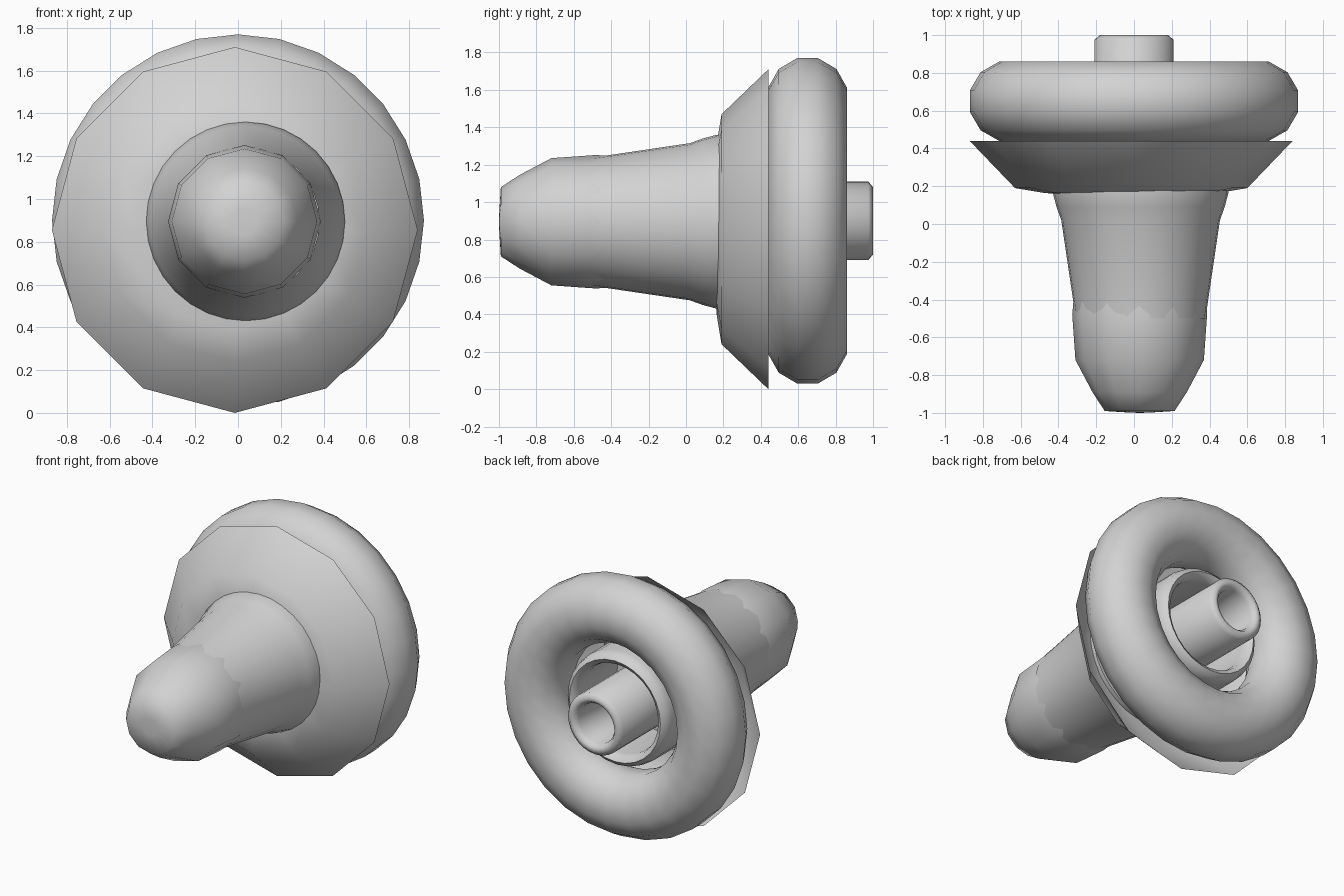
import bpy, bmesh, math

if "Cube" in bpy.data.objects:
    bpy.data.objects.remove(bpy.data.objects["Cube"])

grey = bpy.data.materials.new("plain grey")
grey.diffuse_color = (0.65, 0.65, 0.65, 1)
grey.use_nodes = True
grey.node_tree.nodes["Principled BSDF"].inputs["Base Color"].default_value = grey.diffuse_color


def lathe(name, profile, cx, cz, sides, closed=False, sharp=40):
    """Revolve (radius, y) points around an axis parallel to y."""
    bm = bmesh.new()
    rings = []
    for r, y in profile:
        if r == 0:
            rings.append([bm.verts.new((cx, y, cz))])
        else:
            ring = []
            for i in range(sides):
                a = 2 * math.pi * i / sides
                ring.append(bm.verts.new((cx + r * math.sin(a), y, cz + r * math.cos(a))))
            rings.append(ring)
    pairs = list(zip(rings, rings[1:]))
    if closed:
        pairs.append((rings[-1], rings[0]))
    for a, b in pairs:
        for i in range(sides):
            j = (i + 1) % sides
            if len(a) == 1:
                bm.faces.new((a[0], b[i], b[j]))
            elif len(b) == 1:
                bm.faces.new((a[i], b[0], a[j]))
            else:
                bm.faces.new((a[i], b[i], b[j], a[j]))
    bmesh.ops.recalc_face_normals(bm, faces=bm.faces)
    me = bpy.data.meshes.new(name)
    bm.to_mesh(me)
    bm.free()
    me.materials.append(grey)
    ob = bpy.data.objects.new(name, me)
    bpy.context.collection.objects.link(ob)
    bpy.ops.object.select_all(action='DESELECT')
    ob.select_set(True)
    bpy.context.view_layer.objects.active = ob
    bpy.ops.object.shade_smooth_by_angle(angle=math.radians(sharp))
    return ob


# rounded tip, twelve sided
lathe("tip", [(0, -1.0), (0.06, -0.998), (0.185, -0.99), (0.25, -0.89), (0.34, -0.72),
              (0.357, -0.48), (0.35, -0.40)], 0.03, 0.895, 12, sharp=75)

# tapered neck that flares into the flange
lathe("neck", [(0.345, -0.50), (0.355, -0.42), (0.42, 0.02), (0.445, 0.09), (0.465, 0.165), (0.465, 0.2)],
      0.035, 0.895, 32, sharp=60)

# open twelve sided dish behind the neck
lathe("flange", [(0.3, 0.15), (0.465, 0.165), (0.615, 0.19), (0.855, 0.44)],
      -0.015, 0.855, 12, sharp=75)

# thick ring behind the flange
ring = []
for i in range(12):
    a = math.radians(15 + 30 * i)
    ring.append((0.655 + 0.222 * math.cos(a), 0.65 + 0.218 * math.sin(a)))
lathe("outer_ring", ring, 0, 0.90, 28, closed=True, sharp=60)

# sleeve with a rounded rim inside the ring
lathe("inner_sleeve", [(0.385, 0.17), (0.385, 0.68), (0.375, 0.73), (0.345, 0.755), (0.315, 0.735),
                       (0.305, 0.69), (0.305, 0.3), (0, 0.3)], 0.01, 0.90, 28, sharp=60)

# hollow central tube with softened end
lathe("center_tube", [(0.21, 0.28), (0.21, 0.975), (0.18, 1.0), (0.155, 0.995), (0.135, 0.965),
                      (0.13, 0.6), (0, 0.6)], 0, 0.90, 28, sharp=60)
